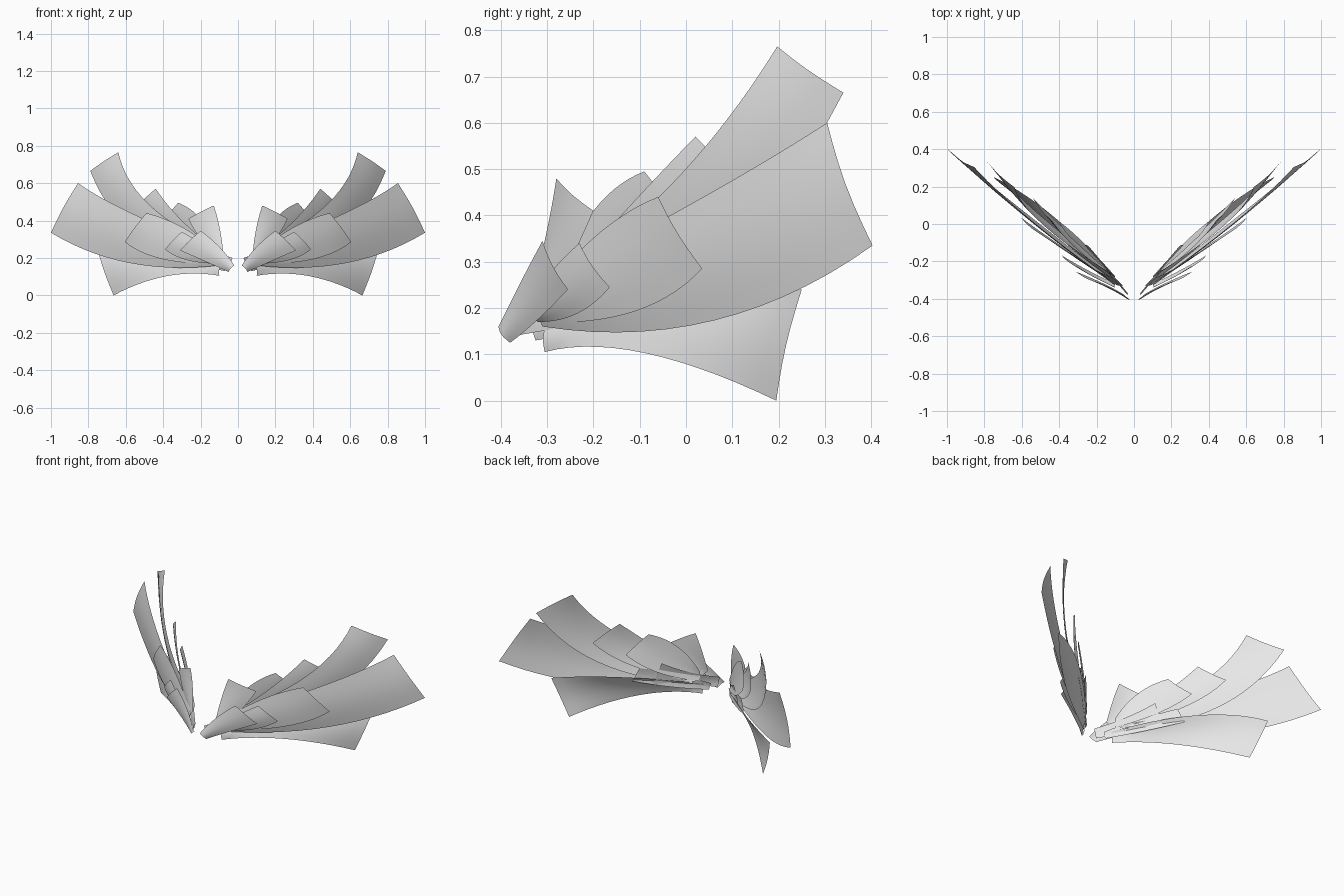
import bpy
import bmesh
import math
from mathutils import Vector

cube = bpy.data.objects.get("Cube")
if cube:
    bpy.data.objects.remove(cube, do_unlink=True)

# One pale grey for every feather
grey = bpy.data.materials.new("pale_grey")
grey.use_nodes = True
colour = (0.8, 0.8, 0.8, 1)
grey.diffuse_color = colour
grey.node_tree.nodes["Principled BSDF"].inputs["Base Color"].default_value = colour

LENGTH_STEPS = 14
WIDTH_STEPS = 6
OUTWARD = Vector((0.62, -0.78, 0))


def along(edge, t):
    """Point on the parabola that passes through root, middle and tip."""
    root, middle, tip = (Vector(p) for p in edge)
    return (root * (1 - t) * (1 - 2 * t)
            + middle * 4 * t * (1 - t)
            + tip * t * (2 * t - 1))


def feather(name, upper, lower, camber=0.008):
    """Loft a thin curved sheet between two edges, once for each wing."""
    for side, sign in (("left", 1), ("right", -1)):
        bm = bmesh.new()
        rows = []
        for i in range(LENGTH_STEPS + 1):
            t = i / LENGTH_STEPS
            top, bottom = along(upper, t), along(lower, t)
            row = []
            for j in range(WIDTH_STEPS + 1):
                s = j / WIDTH_STEPS
                arch = math.sin(math.pi * s)
                point = top.lerp(bottom, s) + OUTWARD * camber * arch
                row.append(bm.verts.new((point.x * sign, point.y, point.z)))
            rows.append(row)
        for a, b in zip(rows, rows[1:]):
            for j in range(WIDTH_STEPS):
                quad = [a[j], a[j + 1], b[j + 1], b[j]]
                face = bm.faces.new(quad if sign > 0 else quad[::-1])
                face.smooth = True
        mesh = bpy.data.meshes.new(f"{side}_{name}")
        bm.to_mesh(mesh)
        bm.free()
        mesh.materials.append(grey)
        obj = bpy.data.objects.new(f"{side}_{name}", mesh)
        bpy.context.collection.objects.link(obj)


# Long flight feathers, from the top of the fan to the bottom
feather("upper_flight_feather",
        upper=((.13, -.26, .27), (.48, -.01, .49), (.64, .197, .765)),
        lower=((.13, -.25, .18), (.54, .08, .325), (.79, .34, .665)))
feather("main_flight_feather",
        upper=((.1, -.32, .25), (.55, .02, .43), (.855, .305, .6)),
        lower=((.1, -.31, .16), (.58, .06, .173), (1, .403, .335)),
        camber=0.012)
feather("lower_flight_feather",
        upper=((.09, -.3, .17), (.43, .04, .25), (.75, .25, .24)),
        lower=((.1, -.305, .105), (.38, -.09, .103), (.665, .195, 0)))

# Inner row, stepping down towards the root
feather("inner_long_feather",
        upper=((.12, -.27, .25), (.3, -.14, .4), (.44, .02, .57)),
        lower=((.12, -.26, .19), (.38, -.02, .31), (.542, .14, .47)))
feather("inner_middle_feather",
        upper=((.1, -.28, .25), (.2, -.2, .41), (.32, -.09, .495)),
        lower=((.1, -.28, .19), (.27, -.1, .27), (.402, .015, .385)))
feather("inner_upright_feather",
        upper=((.08, -.33, .24), (.1, -.3, .37), (.13, -.28, .48)),
        lower=((.11, -.3, .2), (.2, -.25, .3), (.265, -.2, .41)))
feather("inner_root_feather",
        upper=((.03, -.375, .2), (.14, -.24, .25), (.247, -.114, .326)),
        lower=((.04, -.37, .14), (.17, -.23, .165), (.293, -.1, .19)),
        camber=0.004)
feather("inner_low_feather",
        upper=((.06, -.33, .17), (.2, -.19, .24), (.348, -.043, .296)),
        lower=((.07, -.325, .13), (.22, -.17, .165), (.38, -.02, .215)),
        camber=0.004)

# Outer covering feathers, overlapping the flight feathers
feather("outer_long_cover",
        upper=((.1, -.32, .22), (.29, -.19, .36), (.49, -.06, .44)),
        lower=((.1, -.31, .17), (.4, -.11, .193), (.605, .035, .285)))
feather("outer_middle_cover",
        upper=((.1, -.34, .21), (.2, -.29, .28), (.3, -.23, .34)),
        lower=((.1, -.32, .17), (.27, -.235, .188), (.39, -.165, .245)))
feather("outer_root_cover",
        upper=((.02, -.405, .16), (.1, -.355, .26), (.2, -.31, .345)),
        lower=((.05, -.38, .125), (.16, -.32, .175), (.31, -.255, .24)))
